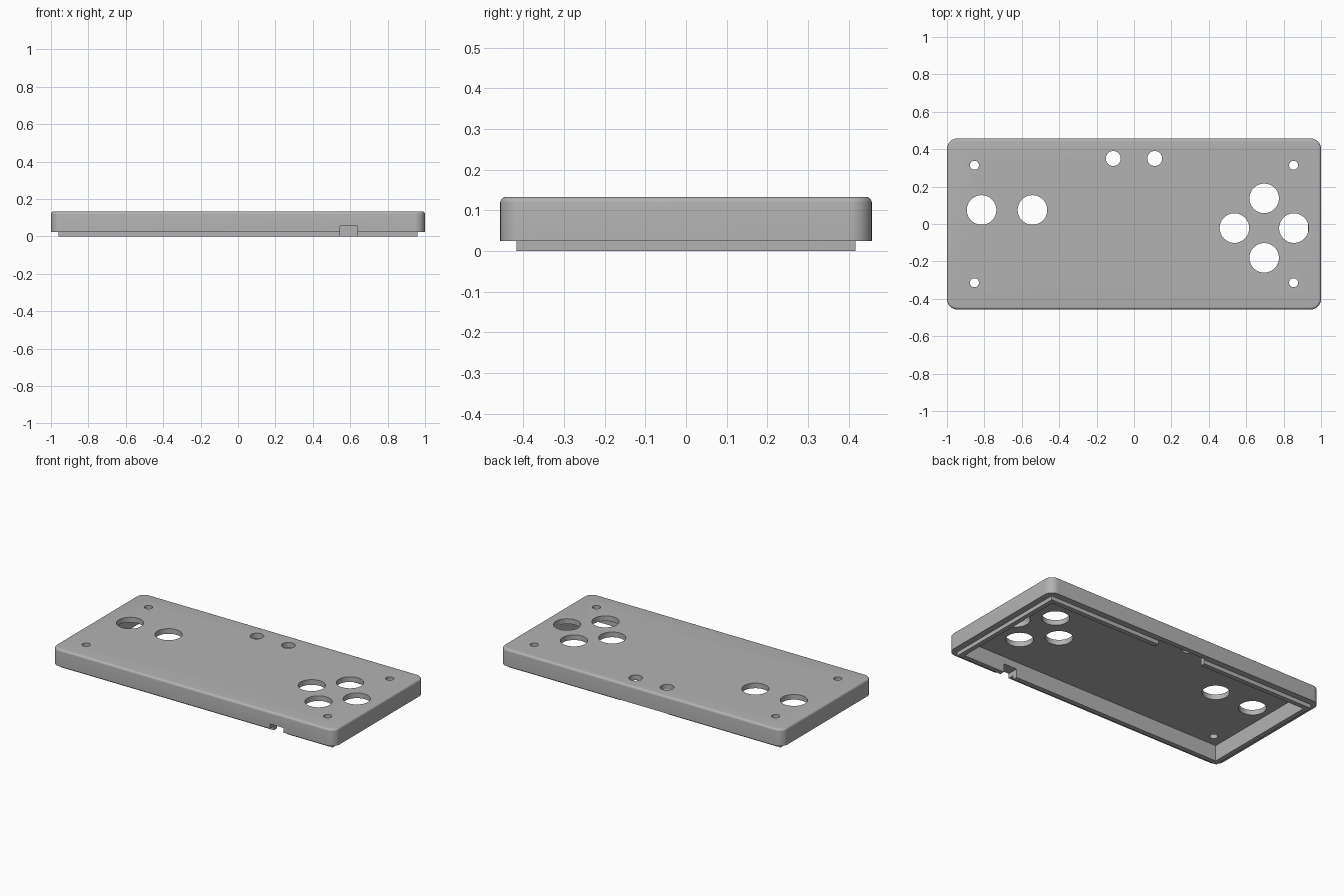
import bpy
import bmesh
import math
from mathutils import Matrix, Vector

if "Cube" in bpy.data.objects:
    bpy.data.objects.remove(bpy.data.objects["Cube"], do_unlink=True)

grey = bpy.data.materials.new("plain grey")
grey.use_nodes = True
grey.diffuse_color = (0.45, 0.45, 0.45, 1)
grey.node_tree.nodes["Principled BSDF"].inputs["Base Color"].default_value = grey.diffuse_color


def finish(name, bm):
    mesh = bpy.data.meshes.new(name)
    bm.to_mesh(mesh)
    bm.free()
    mesh.materials.append(grey)
    obj = bpy.data.objects.new(name, mesh)
    bpy.context.collection.objects.link(obj)
    return obj


def box_bm(low, high):
    low, high = Vector(low), Vector(high)
    bm = bmesh.new()
    place = Matrix.Translation((low + high) / 2) @ Matrix.Diagonal((*(high - low), 1))
    bmesh.ops.create_cube(bm, size=1, matrix=place)
    return bm


def box(name, low, high):
    return finish(name, box_bm(low, high))


def drill(name, x, y, radius):
    bm = bmesh.new()
    bmesh.ops.create_cone(bm, cap_ends=True, segments=48, radius1=radius, radius2=radius,
                          depth=0.2, matrix=Matrix.Translation((x, y, 0.15)))
    return finish(name, bm)


def combine(target, tool, operation):
    mod = target.modifiers.new(tool.name, "BOOLEAN")
    mod.operation = operation
    mod.solver = "EXACT"
    mod.object = tool
    tool.hide_render = True
    bpy.context.view_layer.objects.active = target
    bpy.ops.object.modifier_apply(modifier=mod.name)
    bpy.data.objects.remove(tool, do_unlink=True)


# Outer cover: rounded corners, then a softened top rim
RIM, CEILING, TOP = 0.025, 0.1, 0.133
bm = box_bm((-1, -0.457, RIM), (1, 0.457, TOP))
upright = [e for e in bm.edges if abs(e.verts[0].co.z - e.verts[1].co.z) > 0.05]
bmesh.ops.bevel(bm, geom=upright, offset=0.055, segments=10, profile=0.5, affect="EDGES")
top_rim = [e for e in bm.edges if all(v.co.z > TOP - 0.001 for v in e.verts)]
bmesh.ops.bevel(bm, geom=top_rim, offset=0.014, segments=5, profile=0.5, affect="EDGES")
cover = finish("case_cover", bm)

# Locating lip below the cover, and the hollow inside both
combine(cover, box("lip", (-0.96, -0.417, 0), (0.96, 0.417, 0.07)), "UNION")
combine(cover, box("cavity", (-0.93, -0.387, -0.1), (0.93, 0.387, CEILING)), "DIFFERENCE")

# Gap in the rear lip and cable notch in the front wall
combine(cover, box("rear_gap", (-0.17, 0.3, -0.1), (0.17, 0.425, CEILING)), "DIFFERENCE")
combine(cover, box("cable_notch", (0.545, -0.6, -0.1), (0.64, -0.34, 0.055)), "DIFFERENCE")

# Round openings: large buttons, small rear buttons, corner screws
large = [(-0.815, 0.075), (-0.543, 0.075), (0.537, -0.022),
         (0.855, -0.022), (0.696, 0.137), (0.696, -0.181)]
small = [(side * 0.111, 0.35) for side in (-1, 1)]
screws = [(sx * 0.853, sy * 0.314) for sx in (-1, 1) for sy in (-1, 1)]
for places, radius in ((large, 0.079), (small, 0.04), (screws, 0.024)):
    for x, y in places:
        combine(cover, drill("opening", x, y, radius), "DIFFERENCE")

# Smooth the curves, keep the machined edges crisp
bpy.ops.object.select_all(action="DESELECT")
cover.select_set(True)
bpy.context.view_layer.objects.active = cover
bpy.ops.object.shade_smooth_by_angle(angle=math.radians(30))
